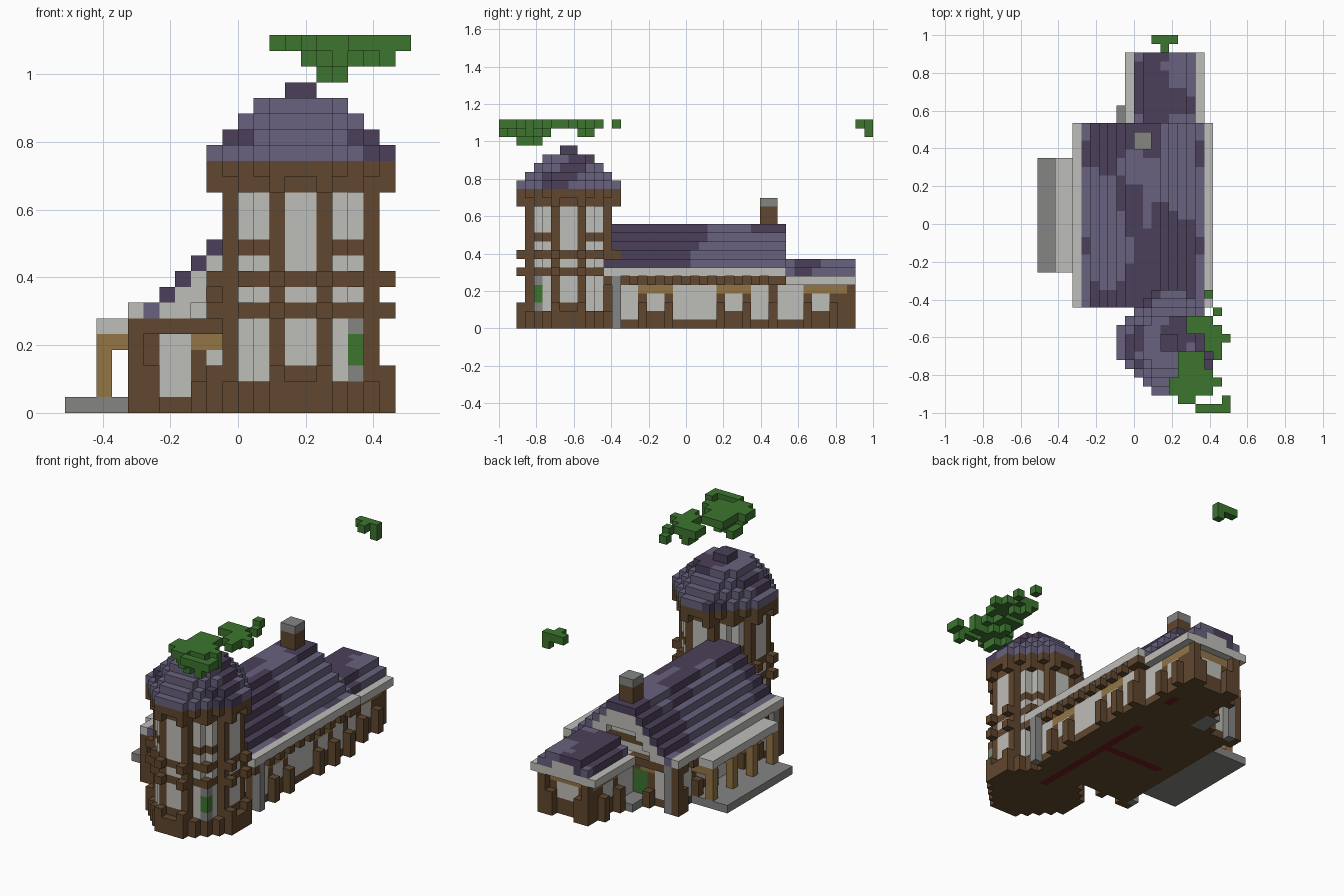
import bpy
import bmesh
from math import sin

if "Cube" in bpy.data.objects:
    bpy.data.objects.remove(bpy.data.objects["Cube"], do_unlink=True)

U = 2 / 43  # block size


def linear(c):
    c /= 255
    return c / 12.92 if c <= 0.04045 else ((c + 0.055) / 1.055) ** 2.4


COLOURS = {
    "plaster": (190, 189, 184), "dark_timber": (96, 71, 46), "light_timber": (146, 117, 70),
    "slate_light": (104, 98, 126), "slate_dark": (75, 64, 90), "leaf_green": (60, 117, 47),
    "stone_grey": (133, 133, 132), "carpet_red": (110, 28, 34),
}
names = list(COLOURS)
materials = []
for name, rgb in COLOURS.items():
    m = bpy.data.materials.new(name)
    m.use_nodes = True
    col = tuple(linear(c) for c in rgb) + (1,)
    m.diffuse_color = col
    bsdf = m.node_tree.nodes["Principled BSDF"]
    bsdf.inputs["Base Color"].default_value = col
    bsdf.inputs["Roughness"].default_value = 0.9
    materials.append(m)
WHITE, BROWN, TAN, LIGHT, DARK, GREEN, GREY, RED = range(len(names))

cells = {}  # block position -> (part, colour)


def fill(part, colour, x, y, z):
    """Fill a range of blocks; each axis is a number or a (start, end) pair."""
    xs, ys, zs = [range(*a) if isinstance(a, tuple) else (a,) for a in (x, y, z)]
    for i in xs:
        for j in ys:
            for k in zs:
                c = colour(i, j, k) if callable(colour) else colour
                cells[i, j, k] = (part, c)


def main_slate(i, j, k):
    wob = 1.6 * sin(i * 0.9 + j * 0.5)
    if i == 5 or i == 18:
        return LIGHT if sin(j * 0.6) > -0.7 else DARK
    if i > 11:
        return LIGHT if 22 < j + wob < 32 and not (i < 14 and j > 28) else DARK
    return LIGHT if 15 < j + wob < 28 and i + wob < 10 else DARK


def wing_slate(i, j, k):
    return LIGHT if sin(i * 0.8 + 1) + sin(j * 0.9 + i * 0.3) > 0.5 else DARK


def tower_slate(i, j, k):
    return DARK if sin(i * 0.9 + k) + sin(j * 0.8 - k * 0.6) > 0.75 else LIGHT


# Main house: floor, plaster core
fill("house_walls", WHITE, (5, 19), (13, 32), (1, 7))
fill("house_floor", BROWN, (5, 19), (13, 32), 0)


# Long side walls, mirrored about the ridge
def long_wall(side):
    def X(i):
        return i if side > 0 else 23 - i
    w, out = X(18), X(19)
    fill("house_frame", BROWN, w, (13, 32), 5)
    for a in (16, 25):
        fill("house_frame", BROWN, w, (a, a + 4), (1, 4))
        fill("window_lintel", TAN, w, (a, a + 4), 4)
        fill("house_window", WHITE, w, (a + 1, a + 3), (2, 4))
    for j in (13, 31):
        fill("house_frame", BROWN, w, j, (0, 6))
    for j in (16, 19, 25, 28, 31):
        fill("house_post", BROWN, out, j, (0, 3))
    for j in range(13, 32, 2):
        fill("rafter_end", BROWN, out, j, 5)
    fill("corner_pier", GREY, out, 13, (0, 6))
    # stepped slate roof with plaster trim under both gable edges
    fill("house_eave", WHITE, out, (12, 33), 6)
    for i in range(10, 19):
        step = 6 + min(18 - i, 5)
        if i >= 12:
            fill("gable", WHITE, X(i), (13, 32), (6, step))
            for j in (12, 32):
                fill("gable_trim", WHITE, X(i), j, (max(6, step - 2), step))
            fill("house_roof", main_slate, X(i), (12, 33), step)


long_wall(1)
long_wall(-1)

# Gable end framing, front and back
for wall, out in ((13, 12), (31, 32)):
    fill("gable_frame", BROWN, (4, 20), out, 5)
    fill("gable_frame", BROWN, (8, 11), wall, (0, 5))
    fill("gable_frame", BROWN, 5, wall, (0, 5))
    fill("gable_post", BROWN, 4, out, (0, 6))
    fill("gable_post", BROWN, 5, out, (0, 3))
    fill("gable_post", BROWN, 8, out, (0, 2))
    fill("gable_beam", TAN, (8, 10), wall, 4)
    fill("gable_peak_beam", BROWN, (8, 16), wall, 7)
fill("small_window", WHITE, 9, 13, 3)
fill("back_pier", GREY, 5, 32, (0, 6))

# Chimney
fill("chimney", BROWN, (11, 13), (30, 32), (12, 14))
fill("chimney_cap", GREY, (11, 13), (30, 32), 14)

# Rear wing
fill("wing_walls", WHITE, (11, 18), (32, 40), (1, 6))
fill("wing_floor", BROWN, (11, 18), (32, 40), 0)
for w, out in ((17, 18), (11, 10)):
    fill("wing_frame", BROWN, w, (35, 40), (1, 4))
    fill("wing_frame", TAN, w, (35, 40), 4)
    fill("wing_window", WHITE, w, (36, 38), (2, 4))
    for j in (35, 38):
        fill("wing_post", BROWN, out, j, (0, 3))
    fill("wing_post", BROWN, w, 40, (0, 5))
fill("wing_back", BROWN, (11, 18), 39, (0, 4))
fill("wing_back_beam", TAN, (11, 18), 39, 4)
fill("wing_back_window", WHITE, (13, 16), 39, (2, 4))
for i in (12, 16):
    fill("wing_post", BROWN, i, 40, (0, 3))
fill("wing_eave", WHITE, (10, 19), (33, 41), 5)
fill("wing_roof", wing_slate, (11, 18), (33, 41), 6)
fill("wing_roof", wing_slate, (12, 17), (33, 41), 7)
fill("wing_gable", WHITE, (13, 16), 40, 6)

# Back door and step
fill("back_door", GREEN, (9, 11), 31, (1, 4))
fill("back_step", GREY, (9, 11), (32, 35), 0)

# Porch on the long side
fill("porch_slab", GREY, (0, 5), (16, 29), 0)
fill("porch_roof", WHITE, (2, 5), (16, 29), 5)
for j in (16, 20, 24, 28):
    fill("porch_post", TAN, 2, j, (1, 5))
    fill("porch_beam", TAN, (2, 5), j, 4)


# Octagonal tower
def octagon(part, colour, size, z, keep=lambda a, b: True):
    for i in range(15 - size, 15 + size):
        for j in range(8 - size, 8 + size):
            a, b = abs(i - 14.5), abs(j - 7.5)
            if a + b <= size + 1 and keep(a, b):
                fill(part, colour, i, j, z)


def post(a, b):
    return (max(a, b), min(a, b)) == (4.5, 1.5)


def beam_end(a, b):
    return (max(a, b), min(a, b)) in ((5.5, 1.5), (3.5, 3.5))


def flat_face(a, b):
    return max(a, b) == 4.5 and min(a, b) == 0.5


octagon("tower_walls", WHITE, 5, (2, 14))
octagon("tower_base", BROWN, 6, (0, 2))
octagon("tower_sill", BROWN, 5, 2, flat_face)
octagon("tower_foot", BROWN, 6, 2, lambda a, b: (max(a, b), min(a, b)) == (5.5, 1.5))
octagon("tower_post", BROWN, 5, (2, 14), post)
for k in (6, 8, 14):
    octagon("tower_ring", BROWN, 5, k)
    octagon("tower_beam_end", BROWN, 6, k, beam_end)
octagon("tower_band", BROWN, 5, 10, lambda a, b: not flat_face(a, b))
octagon("tower_cornice", BROWN, 6, 15)
for k, size in enumerate((6, 5, 4, 3, 1), 16):
    octagon("tower_roof", tower_slate, size, k)
fill("tower_door_frame", GREY, 18, 4, (2, 6))
fill("tower_door", GREEN, 18, 4, (3, 5))

# Carpet showing through the floor
fill("carpet", RED, 15, (10, 28), 0)
fill("carpet", RED, (7, 16), 21, 0)
fill("carpet", RED, 16, (34, 36), 0)

# Floating leaves: rows of (y, first x, end x)
leaf_rows = {
    23: [(0, 18, 22), (1, 16, 18), (1, 21, 22), (2, 15, 20), (3, 15, 21), (4, 16, 20),
         (5, 16, 19), (6, 16, 19), (6, 20, 21), (7, 19, 21), (8, 19, 22), (9, 17, 21),
         (10, 17, 20), (11, 20, 21), (13, 19, 20), (41, 14, 15), (42, 13, 16)],
    22: [(0, 20, 21), (1, 17, 18), (2, 16, 19), (3, 17, 21), (4, 17, 19), (5, 17, 18),
         (9, 18, 20), (10, 18, 19), (42, 15, 16)],
    21: [(2, 17, 18), (3, 16, 18), (4, 16, 17)],
}
for k, rows in leaf_rows.items():
    for j, a, b in rows:
        fill("leaves", GREEN, (a, b), j, k)

# Turn the blocks into one clean outer skin per part
parts = {}
for pos, (part, colour) in cells.items():
    parts.setdefault(part, []).append((pos, colour))
for part, blocks in parts.items():
    bm = bmesh.new()
    corners = {}

    def vert(p):
        if p not in corners:
            corners[p] = bm.verts.new(((p[0] - 11) * U, (p[1] - 21.5) * U, p[2] * U))
        return corners[p]

    for pos, colour in blocks:
        for axis in range(3):
            for side in (0, 1):
                near = list(pos)
                near[axis] += 2 * side - 1
                if tuple(near) in cells:
                    continue
                loop = []
                for s, t in ((0, 0), (1, 0), (1, 1), (0, 1)):
                    p = list(pos)
                    p[axis] += side
                    p[(axis + 1) % 3] += s
                    p[(axis + 2) % 3] += t
                    loop.append(vert(tuple(p)))
                face = bm.faces.new(loop if side else loop[::-1])
                face.material_index = colour
    if bm.faces:
        mesh = bpy.data.meshes.new(part)
        bm.to_mesh(mesh)
        for m in materials:
            mesh.materials.append(m)
        bpy.context.scene.collection.objects.link(bpy.data.objects.new(part, mesh))
    bm.free()
